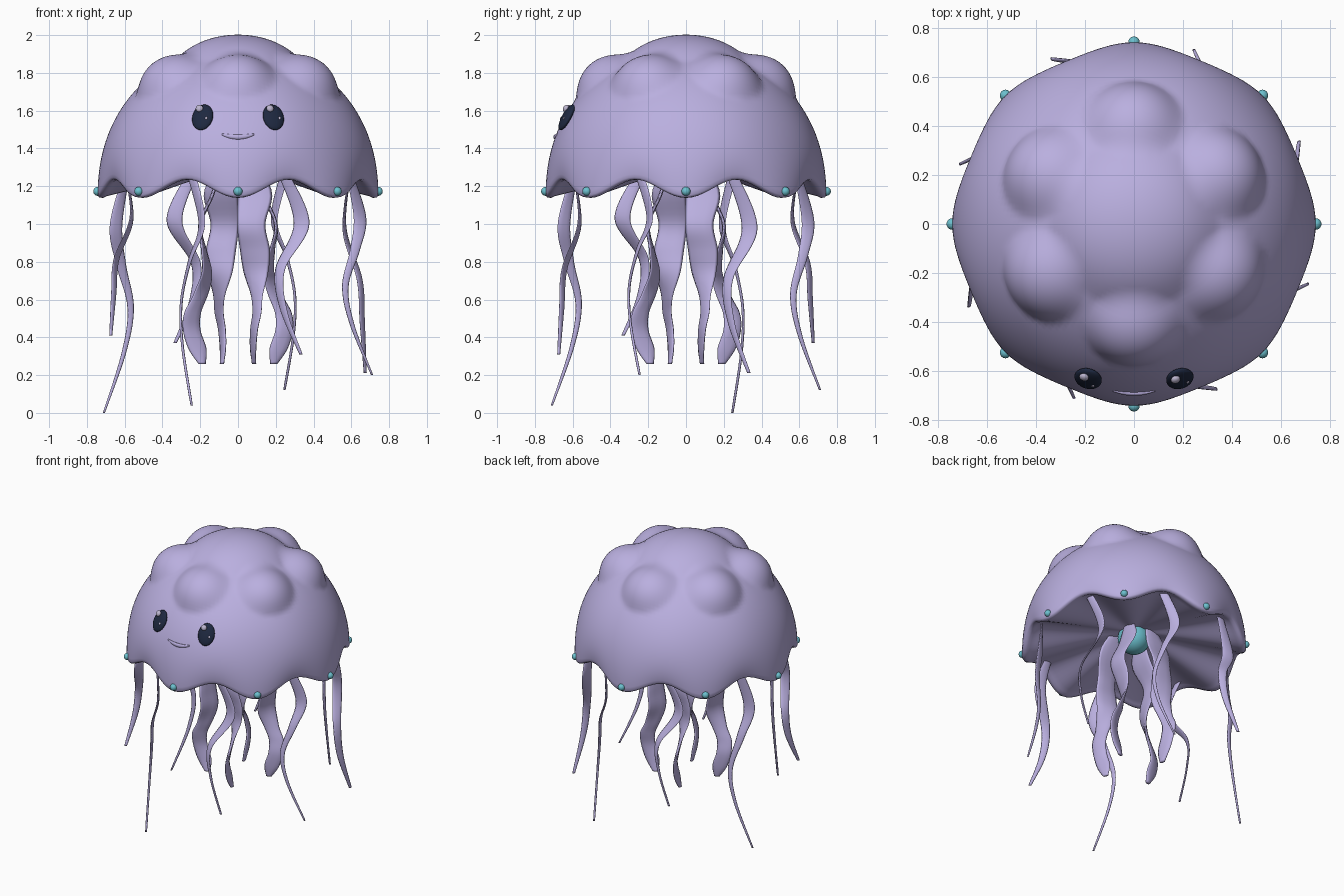
import bpy, bmesh, math
from mathutils import Vector, Matrix

if "Cube" in bpy.data.objects:
    bpy.data.objects.remove(bpy.data.objects["Cube"], do_unlink=True)


def material(name, rgb):
    m = bpy.data.materials.new(name)
    m.use_nodes = True
    m.diffuse_color = (*rgb, 1)
    m.node_tree.nodes["Principled BSDF"].inputs["Base Color"].default_value = (*rgb, 1)
    return m


LAVENDER = material("lavender", (0.49, 0.43, 0.74))
TEAL = material("teal", (0.15, 0.53, 0.62))
NAVY = material("navy", (0.013, 0.021, 0.05))
PALE = material("pale lilac", (0.50, 0.46, 0.62))


def finish(name, bm, mat):
    bmesh.ops.remove_doubles(bm, verts=bm.verts, dist=1e-5)
    bmesh.ops.recalc_face_normals(bm, faces=bm.faces)
    for f in bm.faces:
        f.smooth = True
    me = bpy.data.meshes.new(name)
    bm.to_mesh(me)
    bm.free()
    me.materials.append(mat)
    ob = bpy.data.objects.new(name, me)
    bpy.context.collection.objects.link(ob)
    return ob


def loft(name, rows, mat, caps=False):
    """Skin a list of closed rings."""
    bm = bmesh.new()
    rings = [[bm.verts.new(p) for p in row] for row in rows]
    n = len(rings[0])
    for a, b in zip(rings, rings[1:]):
        for i in range(n):
            j = (i + 1) % n
            bm.faces.new((a[i], a[j], b[j], b[i]))
    if caps:
        bm.faces.new(rings[0])
        bm.faces.new(rings[-1])
    return finish(name, bm, mat)


def ball(name, loc, scale, mat, rot=None, seg=20):
    bm = bmesh.new()
    bmesh.ops.create_uvsphere(bm, u_segments=seg, v_segments=seg // 2 + 2, radius=1)
    turn = rot.to_matrix().to_4x4() if rot else Matrix()
    bm.transform(Matrix.Translation(loc) @ turn @ Matrix.Diagonal((*scale, 1)))
    return finish(name, bm, mat)


# Bell: an ellipsoid blended with a crown dome and six lumps, seen from its centre
BASE_Z, RX, RZ = 1.2, 0.743, 0.745
COUNT, BLEND = 144, 20
lumps = [(Vector((0, 0, 0.605)), (0.30, 0.30, 0.187))]
for k in range(6):
    a = math.radians(30 + 60 * k)
    lumps.append((Vector((0.385 * math.cos(a), 0.385 * math.sin(a), 0.52)), (0.175, 0.175, 0.165)))


def ray_hit(d, c, s):
    ds = Vector([d[i] / s[i] for i in range(3)])
    cs = Vector([c[i] / s[i] for i in range(3)])
    A, B, C = ds.dot(ds), ds.dot(cs), cs.dot(cs) - 1
    disc = B * B - A * C
    return (B + math.sqrt(disc)) / A if disc > 0 else 0


def scallop(th, r, z, fall):
    """Point on the bell, pulled in and out by the eight rim lobes."""
    wave = math.cos(8 * th)
    r *= 1 - 0.018 * fall * (1 - wave)
    return (r * math.cos(th), r * math.sin(th), z - 0.048 * wave * fall)


def outer_ring(t):
    ring = []
    pol = t * math.pi / 2
    for i in range(COUNT):
        th = 2 * math.pi * i / COUNT
        d = Vector((math.sin(pol) * math.cos(th), math.sin(pol) * math.sin(th), math.cos(pol)))
        r = ray_hit(d, Vector(), (RX, RX, RZ)) ** BLEND
        r += sum(max(ray_hit(d, c, s), 0) ** BLEND for c, s in lumps)
        r **= 1 / BLEND
        ring.append(scallop(th, r * math.sin(pol), BASE_Z + r * math.cos(pol), t ** 6))
    return ring


def flat_ring(r, z, fall):
    return [scallop(2 * math.pi * i / COUNT, r, z, fall) for i in range(COUNT)]


steps = 56
rows = [outer_ring(i / steps) for i in range(steps + 1)]
rows += [flat_ring(RX - 0.008, 1.188, 1), flat_ring(RX - 0.03, 1.186, 1)]
# Underside: a shallow roof with radial folds running in from the scallops
for i in range(21):
    t = 1 - i / 20
    rows.append(flat_ring(0.695 * t, 1.195 + 0.11 * (1 - t), t ** 1.4))
loft("bell", rows, LAVENDER)

# Rim beads and inner core
for k in range(8):
    a = k * math.pi / 4
    ball("rim_bead_%d" % (k + 1), (0.743 * math.cos(a), 0.743 * math.sin(a), 1.173),
         (0.024,) * 3, TEAL, seg=14)
ball("inner_core", (0, 0, 1.255), (0.108,) * 3, TEAL, seg=28)


def spline(keys, u):
    """Catmull-Rom through the key tuples."""
    n = len(keys) - 1
    x = u * n
    i = min(int(x), n - 1)
    f = x - i
    p0, p1, p2, p3 = [Vector(keys[min(max(i + o, 0), n)]) for o in (-1, 0, 1, 2)]
    return 0.5 * (2 * p1 + (p2 - p0) * f + (2 * p0 - 5 * p1 + 4 * p2 - p3) * f * f
                  + (3 * p1 - p0 - 3 * p2 + p3) * f ** 3)


def ribbon(name, angle, keys, z_end, thick):
    """Keys hold height, radius, sideways offset, width and twist."""
    out = Vector((math.cos(angle), math.sin(angle), 0))
    side = Vector((-out.y, out.x, 0))
    top, low = keys[0][0], keys[-1][0]
    rows = []
    for s in range(49):
        z, r, t, w, tw = spline(keys, s / 48)
        z = top - (top - z) * (top - z_end) / (top - low)
        c = out * r + side * t + Vector((0, 0, z))
        wide = side * math.cos(tw) + out * math.sin(tw)
        flat = out * math.cos(tw) - side * math.sin(tw)
        h = min(thick, w) / 2
        rows.append([c + wide * (w / 2 * math.cos(q)) + flat * (h * math.sin(q))
                     for q in [2 * math.pi * i / 10 for i in range(10)]])
    loft(name, rows, LAVENDER, caps=True)


# Outer tentacles: broad short ones alternate with long thin ones
short = [(1.26, 0.64, 0.0, 0.06, 0.3), (1.0, 0.65, 0.095, 0.085, 0.6),
         (0.76, 0.68, -0.04, 0.06, 0.9), (0.55, 0.70, -0.03, 0.045, 1.0),
         (0.31, 0.75, 0.05, 0.02, 1.0)]
long = [(1.26, 0.64, 0.0, 0.06, 0.3), (1.0, 0.67, 0.07, 0.075, 0.7),
        (0.8, 0.67, 0.0, 0.055, 0.9), (0.58, 0.64, -0.06, 0.035, 1.0),
        (0.35, 0.67, -0.04, 0.025, 1.0), (0.04, 0.75, 0.045, 0.012, 0.8)]
ends = [0.21, 0.12, 0.37, 0.0, 0.41, 0.04, 0.31, 0.20]
for k, z_end in enumerate(ends):
    ribbon("tentacle_%d" % (k + 1), math.radians(22.5 + 45 * k),
           long if k % 2 else short, z_end, 0.014)

# Four broad twisting arms under the bell
arm = [(1.35, 0.09, 0.05, 0.06, 0.0), (1.17, 0.13, 0.09, 0.18, 0.0),
       (1.0, 0.20, 0.07, 0.15, 0.0), (0.86, 0.18, 0.09, 0.16, 0.15),
       (0.74, 0.165, 0.095, 0.14, 0.4), (0.62, 0.20, 0.10, 0.10, 0.9),
       (0.53, 0.24, 0.10, 0.10, 1.1), (0.44, 0.245, 0.085, 0.10, 1.2),
       (0.34, 0.215, 0.08, 0.10, 1.3), (0.26, 0.19, 0.085, 0.04, 1.3)]
for k in range(4):
    ribbon("oral_arm_%d" % (k + 1), k * math.pi / 2, arm, 0.26, 0.022)


# Face
def on_bell(x, z):
    r = RX * math.sqrt(1 - ((z - BASE_Z) / RZ) ** 2)
    return Vector((x, -math.sqrt(r * r - x * x), z))


for side, x in (("right", -0.185), ("left", 0.185)):
    p = on_bell(x, 1.56)
    n = Vector((p.x / RX ** 2, p.y / RX ** 2, (p.z - BASE_Z) / RZ ** 2)).normalized()
    q = n.to_track_quat('-Y', 'Z')
    p += n * 0.01
    ball(side + "_eye", p, (0.057, 0.022, 0.076), NAVY, q, 28)
    ball(side + "_eye_glint", p + q @ Vector((-0.018, -0.022, 0.042)),
         (0.02, 0.014, 0.02), PALE, q, 14)
    ball(side + "_eye_spark", p + q @ Vector((0.027, -0.018, -0.015)),
         (0.007, 0.004, 0.009), PALE, q, 10)

# Smile: a soft lip set into the bell
rows = []
for i in range(17):
    u = i / 8 - 1
    c = on_bell(0.085 * u, 1.460 + 0.014 * u * u)
    r = 0.004 + 0.006 * (1 - u * u)
    rows.append([c + Vector((0, 0.004 + r * math.cos(q), 1.4 * r * math.sin(q)))
                 for q in [2 * math.pi * j / 10 for j in range(10)]])
loft("smile", rows, LAVENDER, caps=True)
